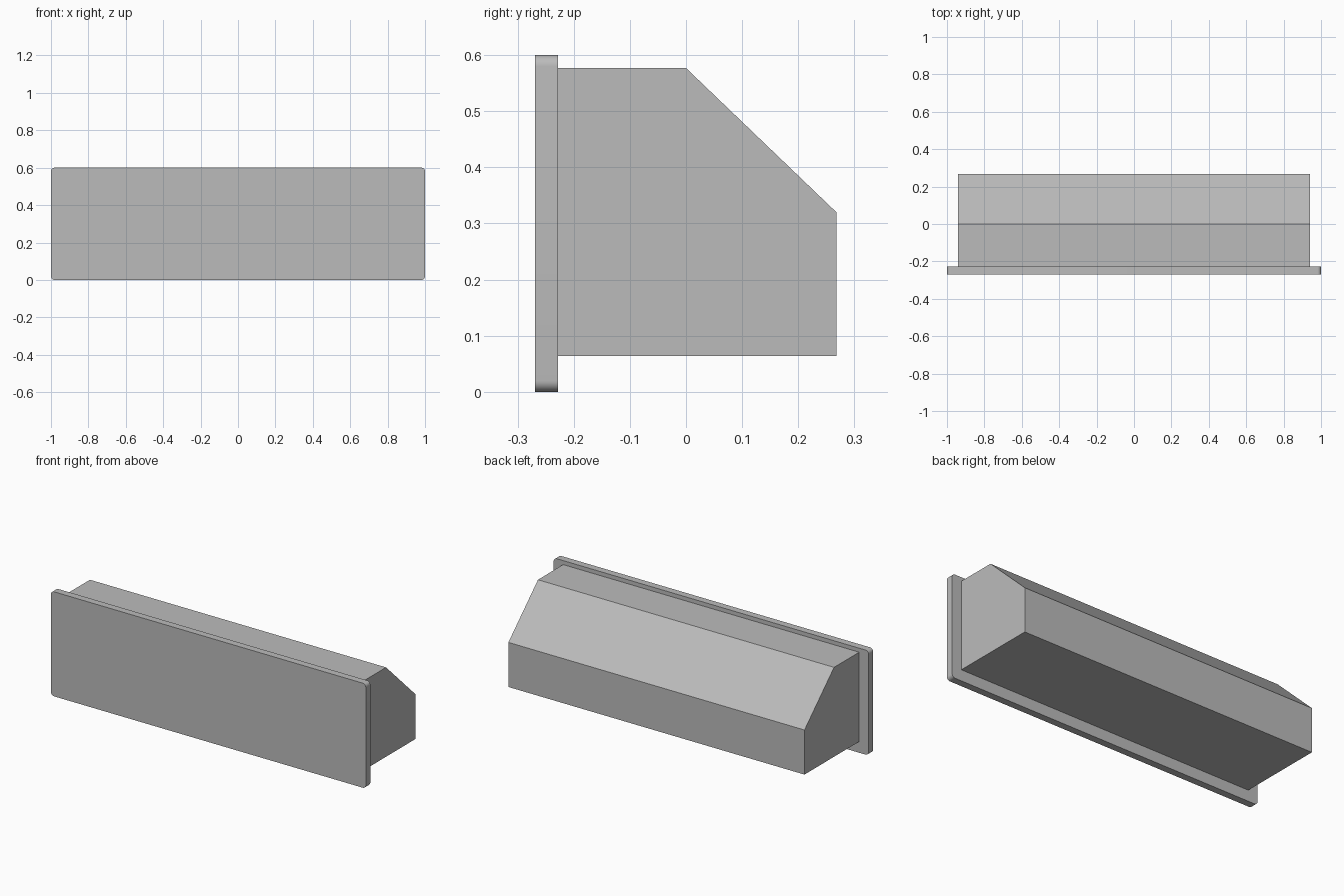
import bpy
import bmesh
import math
from mathutils import Vector

cube = bpy.data.objects.get("Cube")
if cube:
    bpy.data.objects.remove(cube, do_unlink=True)

grey = bpy.data.materials.new("plain grey")
grey.use_nodes = True
colour = (0.5, 0.5, 0.5, 1)
grey.diffuse_color = colour
grey.node_tree.nodes["Principled BSDF"].inputs["Base Color"].default_value = colour


def extrude_profile(name, points, direction):
    """Close a flat outline and extrude it into a solid."""
    bm = bmesh.new()
    face = bm.faces.new([bm.verts.new(p) for p in points])
    result = bmesh.ops.extrude_face_region(bm, geom=[face], use_keep_orig=True)
    moved = [g for g in result["geom"] if isinstance(g, bmesh.types.BMVert)]
    bmesh.ops.translate(bm, verts=moved, vec=direction)
    bmesh.ops.recalc_face_normals(bm, faces=bm.faces)
    mesh = bpy.data.meshes.new(name)
    bm.to_mesh(mesh)
    bm.free()
    mesh.materials.append(grey)
    obj = bpy.data.objects.new(name, mesh)
    bpy.context.collection.objects.link(obj)
    return obj


# Housing with a sloped upper back
half = 0.94
profile = [(-0.228, 0.064), (0.268, 0.064), (0.268, 0.32), (0, 0.577), (-0.228, 0.577)]
extrude_profile("housing", [(-half, y, z) for y, z in profile], Vector((2 * half, 0, 0)))

# Front plate with rounded corners
radius, steps, height = 0.02, 8, 0.6
corners = [(1, 1), (-1, 1), (-1, -1), (1, -1)]
outline = []
for i, (sx, sz) in enumerate(corners):
    for k in range(steps + 1):
        a = math.pi / 2 * (i + k / steps)
        outline.append((sx * (1 - radius) + radius * math.cos(a), -0.269,
                        height / 2 + sz * (height / 2 - radius) + radius * math.sin(a)))
plate = extrude_profile("front_plate", outline, Vector((0, 0.041, 0)))

# Smooth the rounded corners, keep the rims sharp
bpy.ops.object.select_all(action="DESELECT")
plate.select_set(True)
bpy.context.view_layer.objects.active = plate
bpy.ops.object.shade_smooth_by_angle(angle=math.radians(30))
